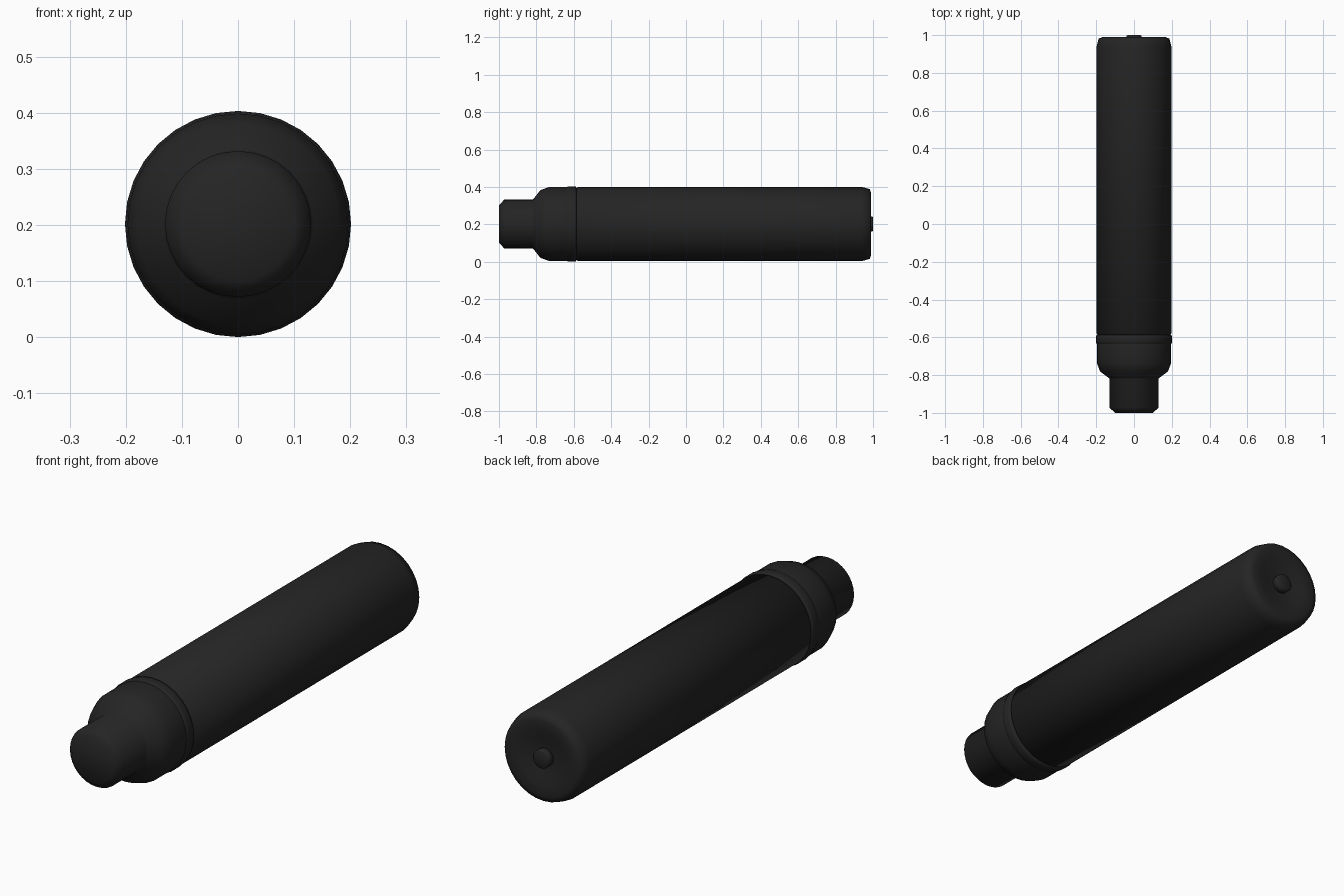
import bpy, bmesh, math

if "Cube" in bpy.data.objects:
    bpy.data.objects.remove(bpy.data.objects["Cube"])

CZ = 0.202
SIDES = 32

mat = bpy.data.materials.new("matte black")
mat.diffuse_color = (0.018, 0.018, 0.018, 1)
mat.use_nodes = True
mat.node_tree.nodes["Principled BSDF"].inputs["Base Color"].default_value = mat.diffuse_color


def lathe(name, profile, closed=False):
    """Spin (y, radius) points round the long axis; radius 0 makes a pole."""
    bm = bmesh.new()
    rings = []
    for y, r in profile:
        if r == 0:
            rings.append([bm.verts.new((0, y, CZ))] * SIDES)
        else:
            rings.append([bm.verts.new((r * math.sin(2 * math.pi * i / SIDES), y,
                                        CZ + r * math.cos(2 * math.pi * i / SIDES)))
                          for i in range(SIDES)])
    pairs = list(zip(rings, rings[1:]))
    if closed:
        pairs.append((rings[-1], rings[0]))
    for a, b in pairs:
        for i in range(SIDES):
            j = (i + 1) % SIDES
            quad = list(dict.fromkeys((a[i], a[j], b[j], b[i])))
            bm.faces.new(quad)
    bmesh.ops.recalc_face_normals(bm, faces=bm.faces)
    for f in bm.faces:
        f.smooth = True
    me = bpy.data.meshes.new(name)
    bm.to_mesh(me)
    bm.free()
    me.materials.append(mat)
    ob = bpy.data.objects.new(name, me)
    bpy.context.collection.objects.link(ob)
    return ob


# main barrel with dished rear end
lathe("barrel", [(-0.585, 0), (-0.585, 0.19), (-0.58, 0.198), (0.94, 0.198),
                 (0.982, 0.187), (0.99, 0.165), (0.985, 0.12),
                 (0.974, 0.07), (0.97, 0.04), (0.97, 0)])

# stepped nose and shoulder
lathe("nose", [(-1.0, 0), (-1.0, 0.10), (-0.972, 0.13), (-0.82, 0.13),
               (-0.815, 0.134), (-0.78, 0.18), (-0.735, 0.197),
               (-0.635, 0.197), (-0.585, 0.19), (-0.585, 0)])

# raised collar band
lathe("collar_band", [(-0.64, 0.192), (-0.635, 0.199), (-0.62, 0.2015),
                      (-0.60, 0.2015), (-0.588, 0.199), (-0.584, 0.19)], closed=True)

# small button on the rear end
lathe("rear_button", [(0.96, 0), (0.96, 0.04), (0.996, 0.04), (1.0, 0.034), (1.0, 0)])
